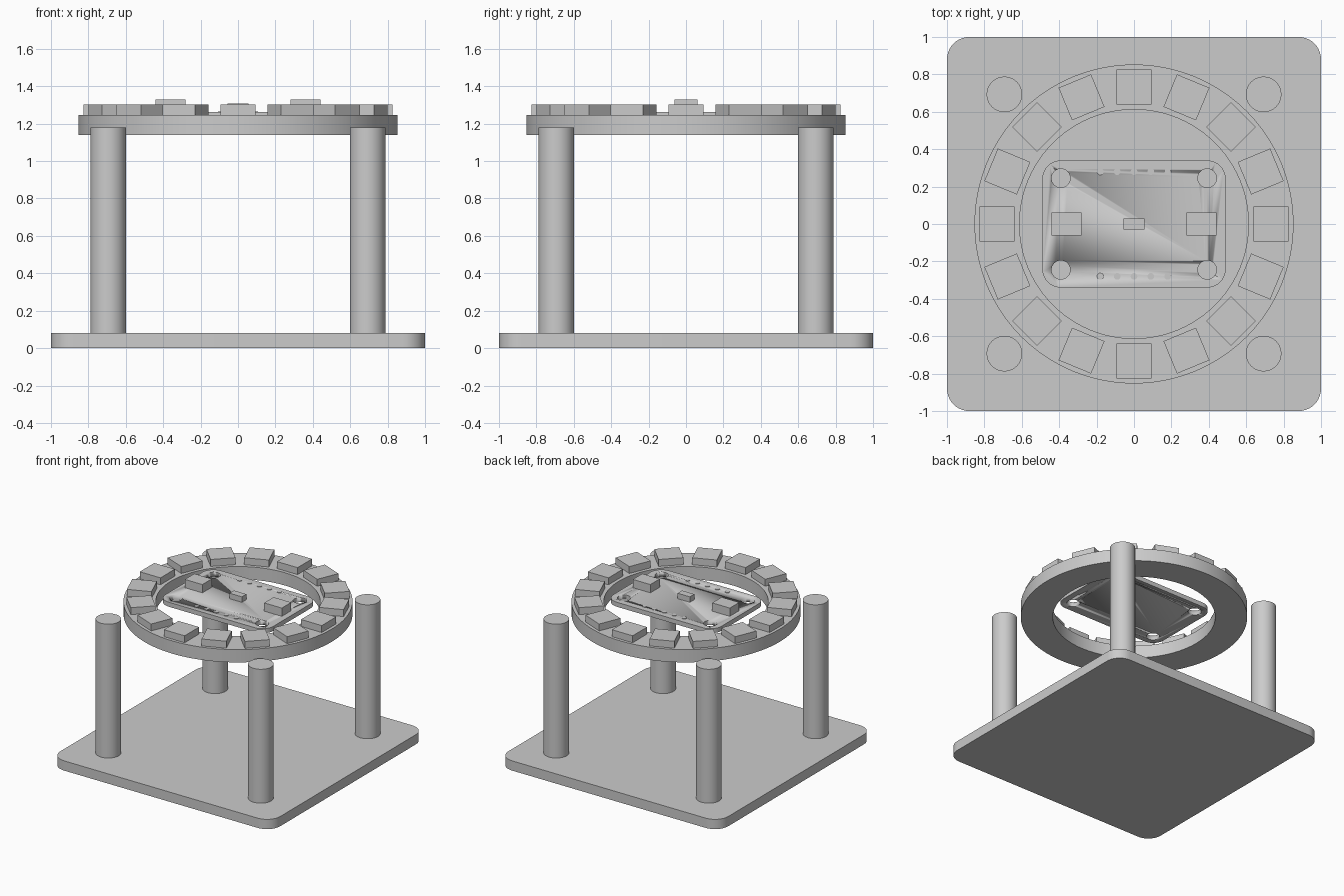
import bpy, bmesh, math
from mathutils import Matrix, Vector

if "Cube" in bpy.data.objects:
    bpy.data.objects.remove(bpy.data.objects["Cube"])

grey = bpy.data.materials.new("plain grey")
grey.diffuse_color = (0.6, 0.6, 0.6, 1)
grey.use_nodes = True
grey.node_tree.nodes["Principled BSDF"].inputs["Base Color"].default_value = grey.diffuse_color


def finish(bm, name, smooth=True):
    bmesh.ops.recalc_face_normals(bm, faces=bm.faces)
    me = bpy.data.meshes.new(name)
    bm.to_mesh(me)
    bm.free()
    me.materials.append(grey)
    ob = bpy.data.objects.new(name, me)
    bpy.context.collection.objects.link(ob)
    if smooth:
        bpy.ops.object.select_all(action='DESELECT')
        ob.select_set(True)
        bpy.context.view_layer.objects.active = ob
        bpy.ops.object.shade_smooth_by_angle(angle=math.radians(30))
    return ob


def rounded_plate(name, hx, hy, r, z0, z1, steps=10):
    bm = bmesh.new()
    ring = []
    for q, (sx, sy) in enumerate([(1, 1), (-1, 1), (-1, -1), (1, -1)]):
        for i in range(steps + 1):
            a = (q + i / steps) * math.pi / 2
            ring.append(bm.verts.new((sx * (hx - r) + r * math.cos(a),
                                      sy * (hy - r) + r * math.sin(a), z0)))
    face = bm.faces.new(ring)
    ext = bmesh.ops.extrude_face_region(bm, geom=[face])
    bmesh.ops.translate(bm, vec=(0, 0, z1 - z0),
                        verts=[v for v in ext["geom"] if isinstance(v, bmesh.types.BMVert)])
    return finish(bm, name)


def cylinders(name, points, r, z0, z1, segs=48):
    bm = bmesh.new()
    for x, y in points:
        bmesh.ops.create_cone(bm, cap_ends=True, segments=segs, radius1=r, radius2=r, depth=z1 - z0,
                              matrix=Matrix.Translation((x, y, (z0 + z1) / 2)))
    return finish(bm, name)


def box(name, x, y, sx, sy, z0, z1, angle=0):
    bm = bmesh.new()
    m = (Matrix.Translation((x, y, (z0 + z1) / 2)) @ Matrix.Rotation(angle, 4, 'Z')
         @ Matrix.Diagonal((sx, sy, z1 - z0, 1)))
    bmesh.ops.create_cube(bm, size=1, matrix=m)
    return finish(bm, name, False)


def corners(x, y):
    return [(sx * x, sy * y) for sx in (-1, 1) for sy in (-1, 1)]


# base plate and four posts
rounded_plate("base_plate", 1, 1, 0.12, 0, 0.08)
cylinders("posts", corners(0.693, 0.693), 0.095, 0.08, 1.18)

# flat ring: rectangular section spun about z
bm = bmesh.new()
section = [(0.612, 1.14), (0.853, 1.14), (0.853, 1.245), (0.612, 1.245)]
N = 96
loops = [[bm.verts.new((r * math.cos(2 * math.pi * i / N), r * math.sin(2 * math.pi * i / N), z))
          for r, z in section] for i in range(N)]
for i in range(N):
    a, b = loops[i], loops[(i + 1) % N]
    for j in range(4):
        k = (j + 1) % 4
        bm.faces.new((a[j], b[j], b[k], a[k]))
finish(bm, "ring")

# sixteen square lamps around the ring
for i in range(16):
    a = i * math.pi / 8
    box(f"lamp_{i + 1}", 0.733 * math.cos(a), 0.733 * math.sin(a), 0.188, 0.188, 1.245, 1.302, a)

# circuit board with four mounting holes
board = rounded_plate("circuit_board", 0.49, 0.34, 0.098, 1.225, 1.262)
cutter = cylinders("hole_cutter", corners(0.391, 0.245), 0.05, 1.1, 1.4, 32)
cutter.hide_render = True
cutter.hide_viewport = True
mod = board.modifiers.new("holes", 'BOOLEAN')
mod.operation = 'DIFFERENCE'
mod.solver = 'EXACT'
mod.object = cutter

# connectors and chip on the board
for side, x in (("left", -0.361), ("right", 0.361)):
    box(f"connector_{side}", x, 0, 0.16, 0.122, 1.262, 1.33)
box("chip", 0, 0, 0.112, 0.058, 1.262, 1.307)

# low solder pads along both long edges
pads = [(-0.18 + 0.09 * i, s * 0.28) for s in (-1, 1) for i in range(5)]
cylinders("solder_pads", pads, 0.018, 1.262, 1.266, 16)
